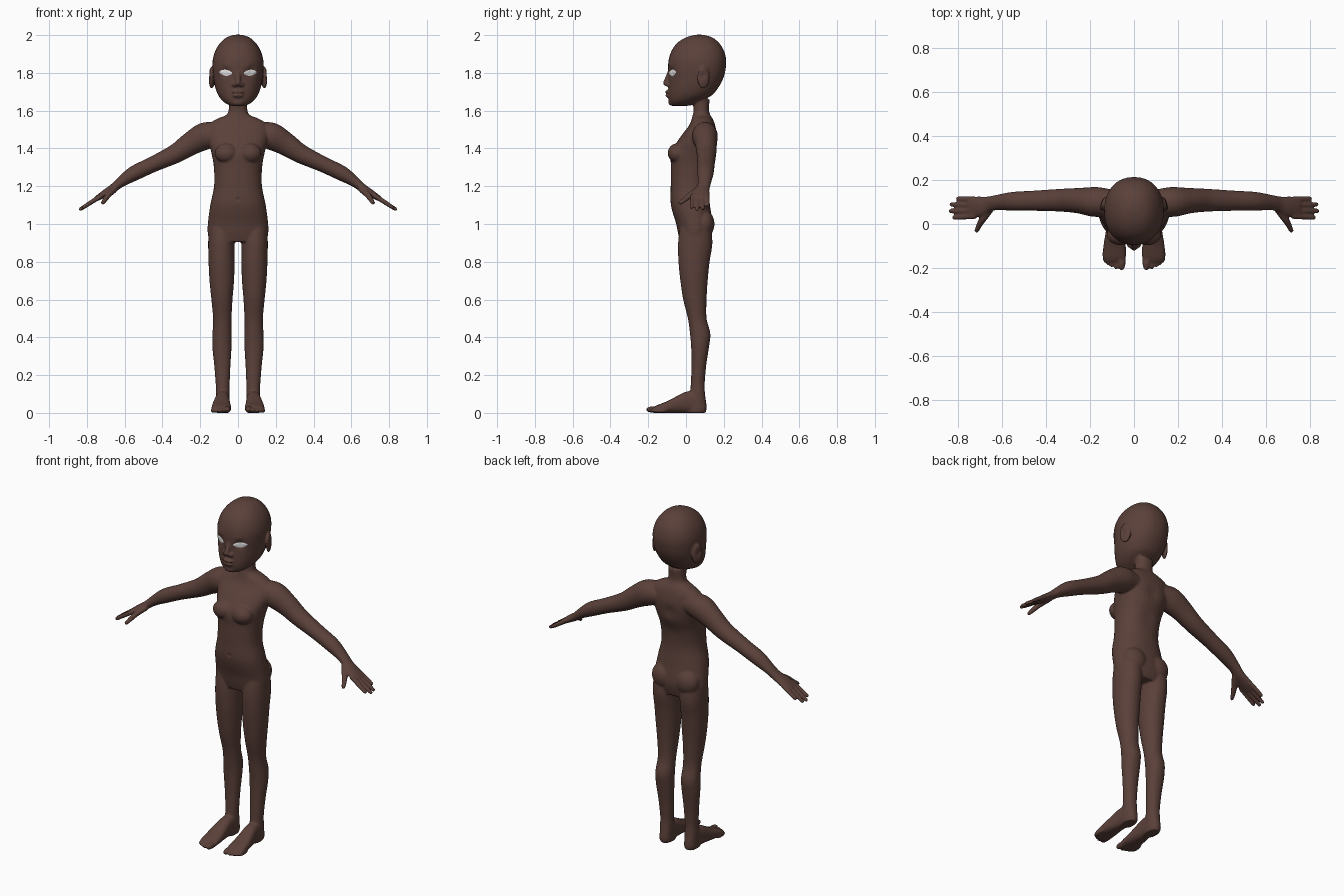
import bpy, bmesh, math
from mathutils import Vector, Matrix
from mathutils.bvhtree import BVHTree

if "Cube" in bpy.data.objects:
    bpy.data.objects.remove(bpy.data.objects["Cube"])


def material(name, rgb):
    m = bpy.data.materials.new(name)
    m.diffuse_color = (*rgb, 1)
    m.use_nodes = True
    m.node_tree.nodes["Principled BSDF"].inputs["Base Color"].default_value = m.diffuse_color
    return m


skin = material("brown skin", (0.105, 0.052, 0.042))
white = material("eye white", (0.8, 0.8, 0.8))
bm = bmesh.new()


def spline(rows, n=5):
    """Catmull-Rom interpolation of whole rows of numbers."""
    out = []
    for i in range(len(rows) - 1):
        a, b, c, d = (rows[max(0, min(len(rows) - 1, i + k))] for k in (-1, 0, 1, 2))
        for j in range(n):
            t = j / n
            out.append([0.5 * (2 * q + (r - p) * t + (2 * p - 5 * q + 4 * r - s) * t * t
                               + (3 * q - p - 3 * r + s) * t ** 3)
                        for p, q, r, s in zip(a, b, c, d)])
    return out + [list(rows[-1])]


def loft(rings, power=2.2, n=32):
    """Skin rings given as (centre, u, v) into a closed shape."""
    loops = []
    for c, u, v in rings:
        loop = []
        for k in range(n):
            a = 2 * math.pi * k / n
            x, y = math.cos(a), math.sin(a)
            x = math.copysign(abs(x) ** (2 / power), x)
            y = math.copysign(abs(y) ** (2 / power), y)
            loop.append(bm.verts.new(c + u * x + v * y))
        loops.append(loop)
    for a, b in zip(loops, loops[1:]):
        for k in range(n):
            bm.faces.new((a[k], a[(k + 1) % n], b[(k + 1) % n], b[k]))
    bm.faces.new(loops[0][::-1])
    bm.faces.new(loops[-1])


def column(rows, s=1, power=2.2):
    """Rows: z, centre x, half width, front y, back y."""
    loft([(Vector((s * x, (f + b) / 2, z)), Vector((w, 0, 0)), Vector((0, (b - f) / 2, 0)))
          for z, x, w, f, b in spline(rows)], power)


def limb(rows, s=1):
    """Rows: x, y, z, radius along y, radius across."""
    pts = spline(rows)
    cs = [Vector((s * p[0], p[1], p[2])) for p in pts]
    rings = []
    for i, p in enumerate(pts):
        t = (cs[min(i + 1, len(cs) - 1)] - cs[max(i - 1, 0)]).normalized()
        v = t.cross(Vector((0, 1, 0))).normalized()
        rings.append((cs[i], v.cross(t) * p[3], v * p[4]))
    loft(rings, 2)


def ball(c, r, turn=0):
    m = Matrix.Translation(c) @ Matrix.Rotation(turn, 4, 'Z') @ Matrix.Diagonal((*r, 1))
    bmesh.ops.create_uvsphere(bm, u_segments=20, v_segments=12, radius=1, matrix=m)


# torso and neck
column([(1.66, 0, .05, .035, .125), (1.60, 0, .05, .04, .122), (1.575, 0, .066, .035, .13),
        (1.555, 0, .115, .03, .142), (1.52, 0, .16, .015, .155), (1.46, 0, .163, -.03, .165),
        (1.38, 0, .142, -.078, .158), (1.30, 0, .128, -.08, .132), (1.20, 0, .127, -.081, .117),
        (1.10, 0, .147, -.08, .127), (1.0, 0, .16, -.052, .142), (.95, 0, .16, -.042, .138),
        (.905, 0, .15, -.03, .125)])
# head
column([(2.002, 0, .02, .05, .09), (1.988, 0, .06, -.0, .138), (1.96, 0, .093, -.045, .174),
        (1.92, 0, .119, -.075, .2), (1.87, 0, .134, -.092, .213), (1.82, 0, .135, -.095, .21),
        (1.77, 0, .13, -.091, .197), (1.72, 0, .12, -.093, .17), (1.68, 0, .104, -.094, .135),
        (1.648, 0, .078, -.09, .07), (1.626, 0, .042, -.082, .02)])
# nose, lips and chin
for i in range(6):
    t = i / 5
    r = .012 + .005 * t
    ball((0, -.088 - .017 * t, 1.80 - .053 * t), (r, r, r))
ball((0, -.097, 1.700), (.032, .014, .009))
ball((0, -.096, 1.680), (.029, .014, .010))
ball((0, -.074, 1.645), (.036, .020, .020))

for s in (1, -1):
    ball((s * .018, -.096, 1.738), (.014, .015, .012))            # nostril
    ball((s * .139, .092, 1.775), (.013, .035, .060), s * .35)    # ear
    ball((s * .062, -.047, 1.375), (.062, .050, .052))            # chest
    ball((s * .075, .095, 1.0), (.074, .056, .075))               # buttock
    # leg
    column([(1.0, .085, .07, -.03, .13), (.90, .088, .070, -.042, .14), (.80, .087, .069, -.04, .125),
            (.70, .086, .065, -.03, .115), (.60, .085, .056, -.015, .109), (.50, .083, .049, .01, .109),
            (.42, .084, .051, .021, .129), (.35, .085, .051, .027, .122), (.25, .083, .043, .029, .107),
            (.15, .081, .037, .025, .099), (.10, .081, .037, .02, .101), (.03, .081, .037, 0, .11),
            (0, .081, .034, 0, .104)], s, 2.1)
    # foot
    loft([(Vector((s * x, y, h / 2)), Vector((w, 0, 0)), Vector((0, 0, h / 2)))
          for y, x, w, h in spline([(.095, .081, .03, .05), (.05, .081, .036, .11), (0, .083, .039, .112),
                                    (-.05, .086, .045, .088), (-.10, .088, .051, .062),
                                    (-.15, .088, .052, .042), (-.172, .088, .046, .03)])], 2.5)
    # toes
    for x, tip, r in ((.056, -.213, .018), (.082, -.209, .013), (.102, -.2, .0125),
                      (.119, -.19, .012), (.133, -.178, .011)):
        ball((s * x, tip + .04, r), (r, .04, r))
    # arm and palm
    limb([(.09, .10, 1.475, .055, .055), (.17, .10, 1.467, .068, .072), (.25, .106, 1.425, .058, .062),
          (.33, .108, 1.373, .052, .051), (.45, .106, 1.316, .046, .042), (.55, .103, 1.268, .043, .040),
          (.62, .098, 1.222, .035, .028), (.66, .09, 1.19, .036, .023), (.70, .08, 1.165, .046, .020),
          (.75, .074, 1.133, .048, .014)], s)
    # fingers
    for y0, y1, tip in ((.112, .115, .808), (.086, .089, .838), (.060, .059, .842), (.035, .029, .826)):
        z = 1.19 - .64 * (tip - .66)
        limb([(.72, y0, 1.152, .013, .013), ((.73 + tip) / 2, (y0 + y1) / 2, (1.145 + z) / 2, .0125, .0125),
              (tip - .008, y1, z + .005, .0105, .0105)], s)
        ball((s * (tip - .008), y1, z + .005), (.0105,) * 3)
    # thumb
    limb([(.65, .07, 1.185, .016, .016), (.685, .025, 1.155, .017, .016), (.703, -.005, 1.13, .0135, .0135),
          (.715, -.03, 1.112, .011, .011)], s)
    ball((s * .715, -.03, 1.112), (.011,) * 3)

# fuse all parts into one smooth skin
bmesh.ops.recalc_face_normals(bm, faces=bm.faces)
mesh = bpy.data.meshes.new("body")
bm.to_mesh(mesh)
bm.free()
body = bpy.data.objects.new("body", mesh)
bpy.context.collection.objects.link(body)
bpy.context.view_layer.objects.active = body
body.select_set(True)
rm = body.modifiers.new("fuse", 'REMESH')
rm.mode, rm.voxel_size = 'VOXEL', .005
sm = body.modifiers.new("soften", 'SMOOTH')
sm.factor, sm.iterations = .5, 10
for name in ("fuse", "soften"):
    bpy.ops.object.modifier_apply(modifier=name)

# soft dents and swells: centre, radius, push (mirrored by using |x|)
dents = [((.064, -.075, 1.803), .026, (0, .012, 0)),      # eye socket
         ((.060, -.085, 1.842), .018, (0, -.003, 0)),     # brow
         ((.152, .088, 1.785), .020, (-.008, 0, 0)),      # ear hollow
         ((0, -.08, 1.13), .008, (0, .006, 0)),           # navel
         ((0, .16, 1.42), .04, (0, -.008, 0)),            # spine
         ((0, .13, 1.28), .05, (0, -.006, 0))]
bm = bmesh.new()
bm.from_mesh(body.data)
for v in bm.verts:
    p = Vector((abs(v.co.x), v.co.y, v.co.z))
    sign = 1 if v.co.x >= 0 else -1
    for c, r, d in dents:
        q = (p - Vector(c)).length_squared / (r * r)
        if q < 6:
            w = math.exp(-q)
            v.co += Vector((d[0] * sign, d[1], d[2])) * w
for f in bm.faces:
    f.smooth = True
    f.material_index = 0
bm.to_mesh(body.data)
body.data.materials.clear()
body.data.materials.append(skin)
tree = BVHTree.FromBMesh(bm)
bm.free()

# eyes: thin almond shells laid on the sockets
for s, side in ((1, "left"), (-1, "right")):
    eb = bmesh.new()
    rings = []
    for i in range(1, 7):
        r, ring = i / 6, []
        for k in range(28):
            a = 2 * math.pi * k / 28
            ca, sa = math.cos(a), math.sin(a)
            x = .065 + .034 * r * ca
            z = 1.802 + r * sa * (.015 if sa > 0 else .018) * (1 - .35 * ca * ca) + .003 * r * ca
            hit = tree.ray_cast(Vector((s * x, -.5, z)), Vector((0, 1, 0)))[0]
            y = hit.y if hit else -.06
            ring.append(eb.verts.new((s * x, y - .0015 - .005 * (1 - r * r), z)))
        rings.append(ring)
    eb.faces.new(rings[0])
    for a, b in zip(rings, rings[1:]):
        for k in range(28):
            eb.faces.new((a[k], b[k], b[(k + 1) % 28], a[(k + 1) % 28]))
    bmesh.ops.recalc_face_normals(eb, faces=eb.faces)
    if sum(f.normal.y for f in eb.faces) > 0:
        bmesh.ops.reverse_faces(eb, faces=eb.faces)
    for f in eb.faces:
        f.smooth = True
    me = bpy.data.meshes.new(side + "_eye")
    eb.to_mesh(me)
    eb.free()
    me.materials.append(white)
    bpy.context.collection.objects.link(bpy.data.objects.new(side + "_eye", me))
